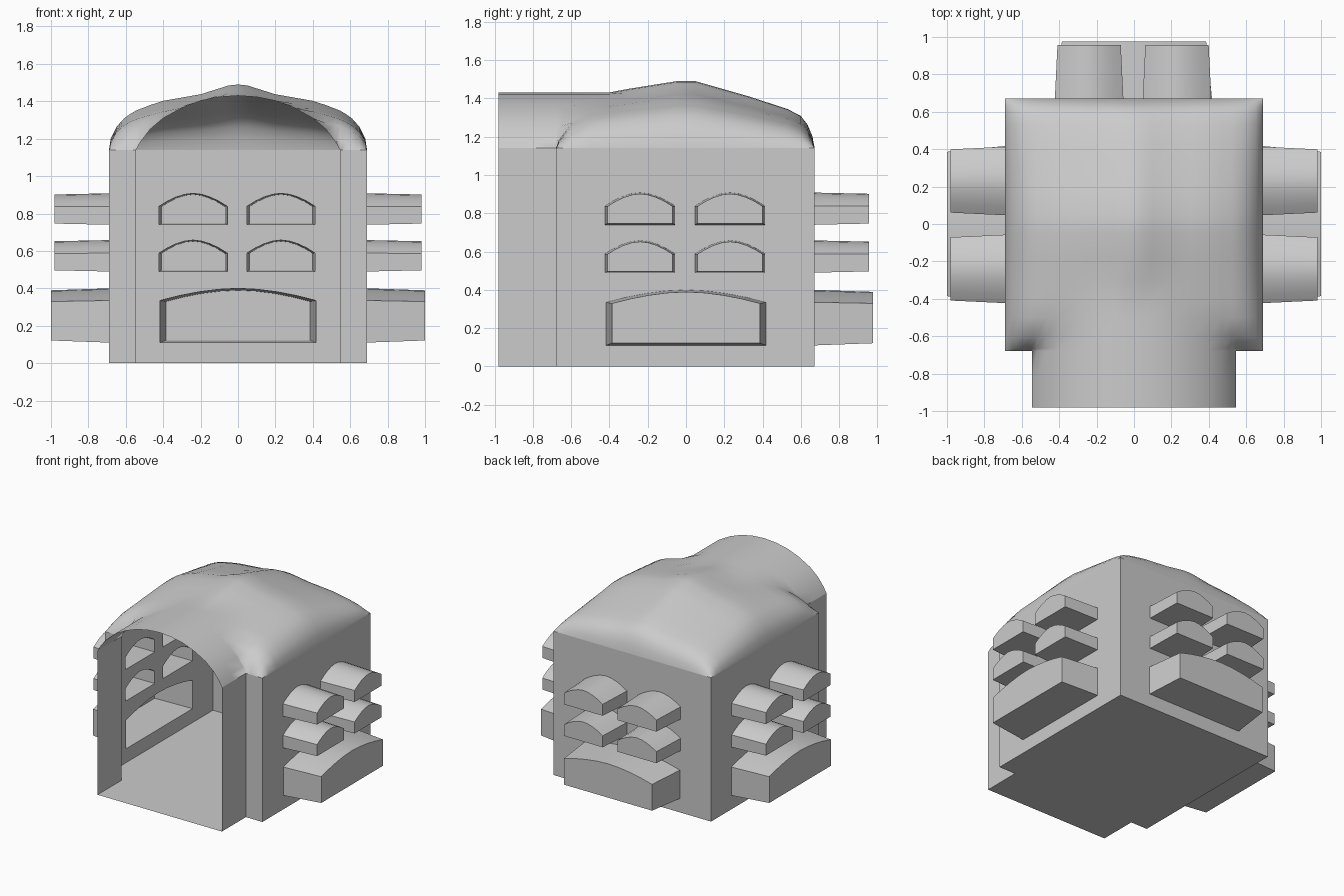
import bpy, bmesh, math
from mathutils import Vector

if "Cube" in bpy.data.objects:
    bpy.data.objects.remove(bpy.data.objects["Cube"])

W, FRONT, BACK, PORCH_W, PORCH_Y, EAVE = 0.69, -0.68, 0.672, 0.545, -0.98, 1.14

grey = bpy.data.materials.new("plain grey")
grey.diffuse_color = (0.6, 0.6, 0.6, 1)
grey.use_nodes = True
grey.node_tree.nodes["Principled BSDF"].inputs["Base Color"].default_value = grey.diffuse_color


def finish(name, bm, smooth=False):
    me = bpy.data.meshes.new(name)
    bm.to_mesh(me)
    bm.free()
    me.materials.append(grey)
    ob = bpy.data.objects.new(name, me)
    bpy.context.collection.objects.link(ob)
    if smooth:
        bpy.context.view_layer.objects.active = ob
        ob.select_set(True)
        bpy.ops.object.shade_smooth_by_angle(angle=math.radians(50))
        ob.select_set(False)
    return ob


def lerp(table, t):
    """Piecewise linear lookup in an ascending (t, value) table."""
    for (a, va), (b, vb) in zip(table, table[1:]):
        if t <= b:
            return va + (vb - va) * max(0, t - a) / (b - a)
    return table[-1][1]


def arch(c, half, bottom, side, top, n=8):
    """Arched window outline as (across, z) points."""
    pts = [(c - half, bottom), (c + half, bottom)]
    for i in range(n + 1):
        t = 1 - 2 * i / n
        pts.append((c + half * t, side + (top - side) * (1 - abs(t) ** 1.8)))
    return pts


# Each window: outline, centre, and distance its hollow bay sticks out
windows = [(arch(0, 0.417, 0.11, 0.335, 0.40), (0, 0.26), 0.31)]
for c in (-0.24, 0.23):
    for z in (0.49, 0.74):
        windows.append((arch(c, 0.183, z, z + 0.098, z + 0.168), (c, z + 0.085), 0.29))


def window_wall(name, place, a0, a1, reach):
    """Thin wall with arched openings, plus the tapered bays closing them."""
    def loop(bm, pts, out=0):
        return [bm.verts.new(place(a, z, out)) for a, z in pts]

    wall = bmesh.new()
    edges = []
    outer = [(a0, 0), (a1, 0), (a1, EAVE), (a0, EAVE)]
    for pts in [outer] + [w[0] for w in windows]:
        vs = loop(wall, pts)
        edges += [wall.edges.new((v, vs[i - 1])) for i, v in enumerate(vs)]
    normal = Vector(place(0, 0, 1)) - Vector(place(0, 0, 0))
    bmesh.ops.triangle_fill(wall, edges=edges, use_beauty=True, normal=normal)
    for f in wall.faces:
        f.normal_update()
        if f.normal.dot(normal) < 0:
            f.normal_flip()
    finish(name + "_wall", wall)

    for k, (pts, (ca, cz), depth) in enumerate(windows):
        bay = bmesh.new()
        s = 0.925
        base = loop(bay, pts)
        tip = loop(bay, [(ca + (a - ca) * s, cz + (z - cz) * s) for a, z in pts], depth * reach)
        faces = [bay.faces.new((base[i - 1], base[i], tip[i], tip[i - 1])) for i in range(len(base))]
        cap = bay.faces.new(tip)
        cap.normal_update()
        if cap.normal.dot(normal) < 0:
            for f in faces + [cap]:
                f.normal_flip()
        finish(f"{name}_bay_{k + 1}", bay, True)


window_wall("right", lambda a, z, o: (W + o, a, z), FRONT, BACK, 1)
window_wall("left", lambda a, z, o: (-W - o, a, z), FRONT, BACK, 1)
window_wall("back", lambda a, z, o: (a, BACK + o, z), -W, W, 0.98)

# Floor slab and the stepped entrance walls
plan = [(-PORCH_W, PORCH_Y), (PORCH_W, PORCH_Y), (PORCH_W, FRONT), (W, FRONT),
        (W, BACK), (-W, BACK), (-W, FRONT), (-PORCH_W, FRONT)]
bm = bmesh.new()
bm.faces.new([bm.verts.new((x, y, 0)) for x, y in reversed(plan)])
finish("floor", bm)
for side, name in ((1, "right"), (-1, "left")):
    bm = bmesh.new()
    cols = [[bm.verts.new((side * x, y, z)) for z in (0, EAVE)]
            for x, y in ((PORCH_W, PORCH_Y), (PORCH_W, FRONT), (W, FRONT))]
    for p, q in zip(cols, cols[1:]):
        f = bm.faces.new((p[0], q[0], q[1], p[1]))
        if side < 0:
            f.normal_flip()
    finish(name + "_entrance_wall", bm)

# Soft roof: a domed main part blended into the entrance vault
across = [(0, 1), (0.05, 0.985), (0.2, 0.85), (0.42, 0.74), (0.56, 0.585), (0.61, 0.48),
          (0.65, 0.35), (0.68, 0.18), (W, 0)]
along = [(FRONT, 0), (-0.665, 0.2), (-0.6, 0.6), (-0.5, 0.78), (-0.3, 0.886), (-0.05, 1), (0.05, 1),
         (0.32, 0.78), (0.53, 0.585), (0.6, 0.48), (0.635, 0.35), (0.66, 0.18), (BACK, 0)]
vault = [(0, 1.43), (0.1, 1.423), (0.2, 1.403), (0.3, 1.365), (0.4, 1.31), (0.47, 1.25),
         (0.52, 1.185), (PORCH_W, EAVE), (W, EAVE)]


def height(x, y):
    x = abs(x)
    dome = EAVE + 0.35 * lerp(across, x) * lerp(along, y)
    if y <= FRONT:
        dome = EAVE
    arch_z = lerp(vault, x) if y < 0.1 else EAVE
    return max(dome, arch_z)


half = [0, 0.05, 0.1, 0.2, 0.3, 0.4, 0.47, 0.52, PORCH_W, 0.58, 0.61, 0.65, 0.68, W]
xs = [-x for x in half[:0:-1]] + half
ys = [PORCH_Y, -0.83] + [t[0] for t in along[:4]] + [-0.4, -0.3, -0.18, -0.05, 0.05, 0.18, 0.32, 0.43] \
    + [t[0] for t in along[8:]]
bm = bmesh.new()
grid = [[bm.verts.new((x, y, height(x, y))) for x in xs] for y in ys]
for j in range(len(ys) - 1):
    for i in range(len(xs) - 1):
        if ys[j] < FRONT - 0.01 and max(abs(xs[i]), abs(xs[i + 1])) > PORCH_W + 0.001:
            continue
        bm.faces.new((grid[j][i], grid[j][i + 1], grid[j + 1][i + 1], grid[j + 1][i]))
bmesh.ops.delete(bm, geom=[v for v in bm.verts if not v.link_faces], context='VERTS')
finish("roof", bm, True)
